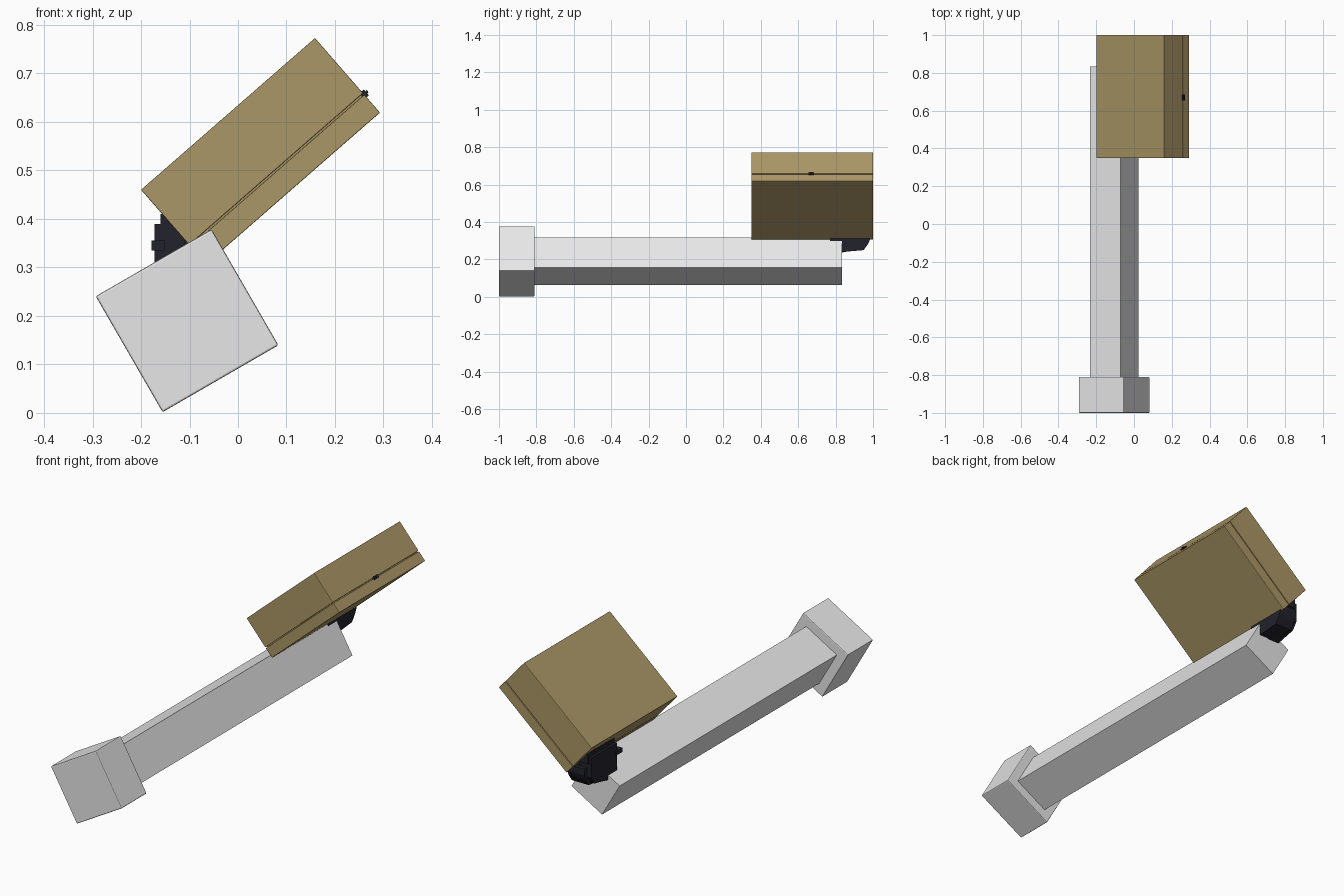
import bpy, bmesh, math
from mathutils import Vector

if "Cube" in bpy.data.objects:
    bpy.data.objects.remove(bpy.data.objects["Cube"])


def material(name, rgb):
    m = bpy.data.materials.new(name)
    m.diffuse_color = (*rgb, 1)
    m.use_nodes = True
    m.node_tree.nodes["Principled BSDF"].inputs["Base Color"].default_value = m.diffuse_color
    return m


GREY = material("pale grey", (0.8, 0.8, 0.8))
TAN = material("tan brown", (0.41, 0.31, 0.135))
DARK = material("blue black", (0.016, 0.016, 0.026))


def block(name, centre, size, mat, angle=0, bevel=0.0):
    """Box turned by angle (degrees, counter-clockwise in the front view)."""
    bm = bmesh.new()
    bmesh.ops.create_cube(bm, size=1)
    bmesh.ops.scale(bm, vec=size, verts=bm.verts)
    if bevel:
        bmesh.ops.bevel(bm, geom=bm.edges[:], offset=bevel, segments=2,
                        affect='EDGES', profile=0.5)
    return finish(name, bm, mat, centre, angle)


def finish(name, bm, mat, centre=(0, 0, 0), angle=0):
    bmesh.ops.recalc_face_normals(bm, faces=bm.faces[:])
    me = bpy.data.meshes.new(name)
    bm.to_mesh(me)
    bm.free()
    me.materials.append(mat)
    ob = bpy.data.objects.new(name, me)
    ob.location = centre
    ob.rotation_euler.y = -math.radians(angle)
    bpy.context.collection.objects.link(ob)
    return ob


def prism_x(name, profile, x0, x1, mat):
    """Extrude a (y, z) profile from x0 to x1."""
    bm = bmesh.new()
    f = bm.faces.new([bm.verts.new((x0, y, z)) for y, z in profile])
    r = bmesh.ops.extrude_face_region(bm, geom=[f])
    verts = [v for v in r['geom'] if isinstance(v, bmesh.types.BMVert)]
    bmesh.ops.translate(bm, vec=(x1 - x0, 0, 0), verts=verts)
    return finish(name, bm, mat)


# Square shaft with a larger end block
block("end_block", (-0.105, -0.905, 0.19), (0.276, 0.19, 0.276), GREY, 30, 0.004)
block("shaft", (-0.105, 0.007, 0.19), (0.187, 1.656, 0.187), GREY, 30)

# Tilted case: measured along its length (u) and through its thickness (v)
TILT = 41.1
a = math.radians(TILT)
CORNER = Vector((-0.2, 0, 0.46))
U = Vector((math.cos(a), 0, math.sin(a)))
V = Vector((math.sin(a), 0, -math.cos(a)))


def case_block(name, u, v, y, mat, bevel=0.0):
    c = CORNER + U * (sum(u) / 2) + V * (sum(v) / 2) + Vector((0, sum(y) / 2, 0))
    return block(name, c, (u[1] - u[0], y[1] - y[0], v[1] - v[0]), mat, TILT, bevel)


case_block("case_body", (0, 0.476), (0, 0.151), (0.35, 1.0), TAN, 0.002)
case_block("case_core", (0.006, 0.470), (0.1, 0.18), (0.356, 0.994), TAN)
case_block("case_lid", (0, 0.476), (0.155, 0.204), (0.35, 1.0), TAN, 0.002)

# Small latch across the seam
case_block("latch_plate", (0.47, 0.482), (0.146, 0.162), (0.655, 0.685), DARK)
case_block("latch_pin", (0.47, 0.486), (0.151, 0.157), (0.664, 0.674), DARK)

# Dark bracket between shaft end and case, stepped and chamfered at the back
prism_x("bracket_body", [(0.77, 0.242), (0.86, 0.242), (0.95, 0.25), (0.975, 0.285),
                         (0.985, 0.31), (0.985, 0.34), (0.77, 0.34)], -0.15, -0.06, DARK)
prism_x("bracket_side", [(0.77, 0.242), (0.84, 0.238), (0.94, 0.26), (0.965, 0.294),
                         (0.965, 0.39), (0.77, 0.39)], -0.172, -0.11, DARK)
block("bracket_top", (-0.135, 0.87, 0.385), (0.05, 0.2, 0.05), DARK)
block("bracket_rib", (-0.125, 0.87, 0.355), (0.08, 0.18, 0.05), DARK)
block("bracket_knob", (-0.165, 0.76, 0.345), (0.026, 0.05, 0.02), DARK)
